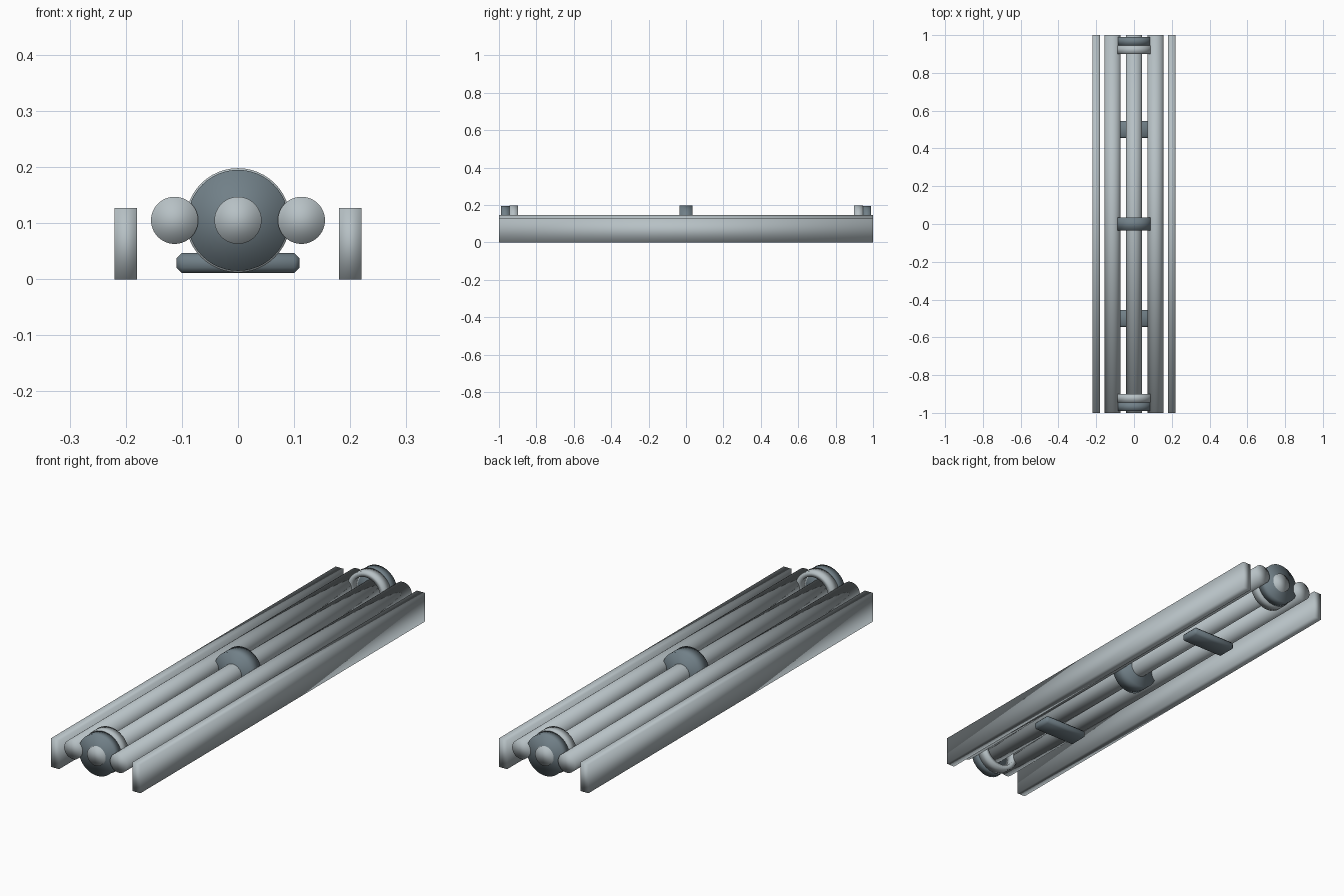
import bpy
import bmesh
from mathutils import Matrix
from math import pi

cube = bpy.data.objects.get("Cube")
if cube:
    bpy.data.objects.remove(cube, do_unlink=True)


def material(name, color):
    m = bpy.data.materials.new(name)
    m.use_nodes = True
    m.diffuse_color = color
    m.node_tree.nodes["Principled BSDF"].inputs["Base Color"].default_value = color
    return m


light_steel = material("light steel", (0.47, 0.53, 0.555, 1))
dark_steel = material("dark steel", (0.165, 0.215, 0.245, 1))
AXIS_Z = 0.105  # shared height of the rods and collars


def finish(name, bm, loc, mat):
    bmesh.ops.recalc_face_normals(bm, faces=bm.faces)
    mesh = bpy.data.meshes.new(name)
    bm.to_mesh(mesh)
    bm.free()
    mesh.materials.append(mat)
    mesh.shade_smooth()
    obj = bpy.data.objects.new(name, mesh)
    obj.location = loc
    bpy.context.collection.objects.link(obj)
    return obj


def cylinder(name, radius, length, loc, mat):
    bm = bmesh.new()
    bmesh.ops.create_cone(bm, cap_ends=True, segments=48, radius1=radius,
                          radius2=radius, depth=length,
                          matrix=Matrix.Rotation(pi / 2, 4, 'X'))
    return finish(name, bm, loc, mat)


def box(name, size, loc, mat, bevel=0):
    bm = bmesh.new()
    bmesh.ops.create_cube(bm, size=1, matrix=Matrix.Diagonal((*size, 1)))
    if bevel:
        bmesh.ops.bevel(bm, geom=bm.edges[:], offset=bevel, segments=1,
                        affect='EDGES')
    return finish(name, bm, loc, mat)


def ring(name, outer, inner, length, loc, mat):
    # Rectangular section spun around the y axis
    bm = bmesh.new()
    h = length / 2
    section = [bm.verts.new((r, y, 0)) for r, y in
               ((inner, -h), (outer, -h), (outer, h), (inner, h))]
    edges = [bm.edges.new((section[i], section[(i + 1) % 4])) for i in range(4)]
    bmesh.ops.spin(bm, geom=section + edges, axis=(0, 1, 0), cent=(0, 0, 0),
                   angle=2 * pi, steps=48, use_merge=True)
    bmesh.ops.remove_doubles(bm, verts=bm.verts, dist=1e-5)
    return finish(name, bm, loc, mat)


# Central rod and its middle collar
cylinder("centre_rod", 0.042, 2, (0, 0, AXIS_Z), light_steel)
cylinder("middle_collar", 0.092, 0.07, (0, 0, AXIS_Z), dark_steel)

# Mirrored side rods and outer rails
for side, s in (("left", 1), ("right", -1)):
    cylinder(side + "_rod", 0.042, 2, (s * 0.113, 0, AXIS_Z), light_steel)
    box(side + "_rail", (0.04, 2, 0.127), (s * 0.2, 0, 0.0635), light_steel)

# End collars, open rings and crossbars
for end, s in (("front", -1), ("back", 1)):
    cylinder(end + "_collar", 0.09, 0.046, (0, s * 0.967, AXIS_Z), dark_steel)
    ring(end + "_ring", 0.093, 0.071, 0.046, (0, s * 0.922, AXIS_Z), light_steel)
    box(end + "_crossbar", (0.22, 0.092, 0.036), (0, s * 0.5, 0.029),
        dark_steel, bevel=0.01)
